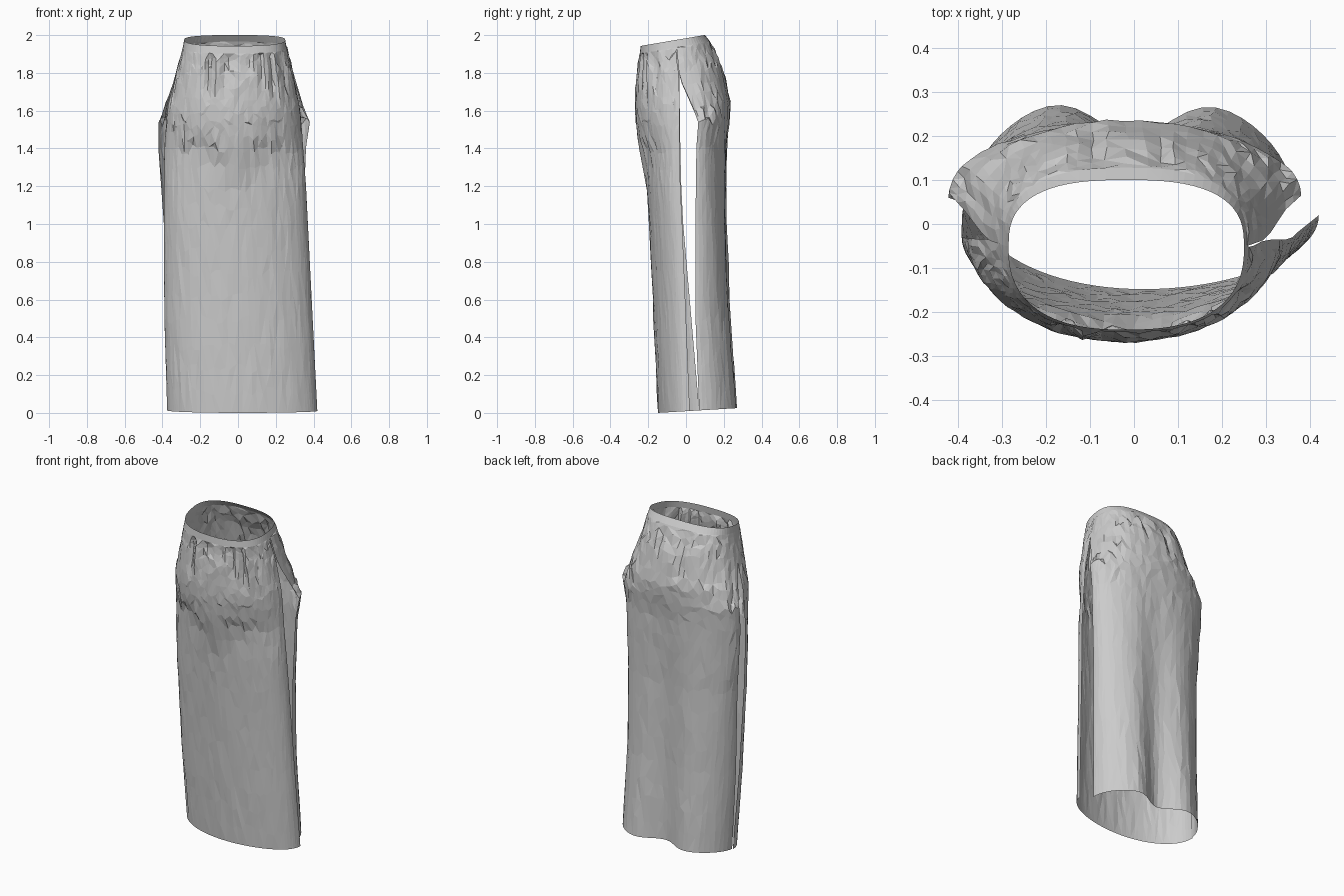
import bpy, bmesh, math, random

if "Cube" in bpy.data.objects:
    bpy.data.objects.remove(bpy.data.objects["Cube"])

random.seed(4)

# Section keys from top to hem:
# level, left x, right x, left edge y, right edge y, middle y, roundness, centre valley
FRONT = [
    (1.935, -.292, .257, -.05, -.05, -.245, .80, 0),
    (1.80, -.325, .290, -.035, -.035, -.262, .88, 0),
    (1.60, -.375, .33, -.033, -.035, -.270, 1.0, 0),
    (1.40, -.390, .345, -.03, -.035, -.250, 1.0, 0),
    (1.20, -.392, .36, -.025, -.03, -.208, .95, 0),
    (1.00, -.392, .37, -.015, -.02, -.195, .95, 0),
    (.50, -.390, .395, .028, 0, -.172, 1.0, 0),
    (.006, -.375, .42, .07, .02, -.148, 1.0, 0),
]
BACK = [
    (1.935, -.292, .257, -.05, -.05, .128, .75, 0),
    (1.80, -.327, .293, -.038, -.037, .190, .85, 0),
    (1.74, -.345, .310, -.022, -.020, .208, .9, 0),
    (1.62, -.385, .345, .03, .033, .235, .95, 0),
    (1.53, -.420, .38, .07, .065, .230, 1.0, 0),
    (1.40, -.422, .36, .06, .055, .224, 1.0, .01),
    (1.00, -.393, .345, .05, .05, .236, 1.0, .04),
    (.50, -.383, .345, .05, .05, .270, 1.05, .075),
    (.006, -.370, .36, .07, .07, .325, 1.1, .125),
]
WAIST = [(1.975, -.285, .25, -.05, -.05), (1.935, -.292, .257, -.05, -.05)]


def keyed(keys, level):
    for a, b in zip(keys, keys[1:]):
        if level >= b[0]:
            t = (a[0] - level) / (a[0] - b[0])
            return [p + (q - p) * t for p, q in zip(a, b)]
    return list(keys[-1])


def signed_pow(v, p):
    return math.copysign(abs(v) ** p, v)


def section_point(key, u):
    """u runs 0..1 from the left edge to the right edge."""
    level, xl, xr, yl, yr, ym, p, valley = key
    a = math.pi * (1 - u)
    c = signed_pow(math.cos(a), p)
    s = max(0, math.sin(a)) ** p
    x = (xl + xr) / 2 + c * (xr - xl) / 2
    edge = yl + (yr - yl) * (c + 1) / 2
    y = edge + (ym - edge) * s - valley * math.exp(-(x / .125) ** 2)
    return x, y


def tilted(level, y):
    slope = .06 + .11 * max(0, min(1, (level - 1.6) / .3))
    return level + slope * (y + .05)


def make_object(name, rows, closed=False):
    bm = bmesh.new()
    grid = [[bm.verts.new(p) for p in row] for row in rows]
    for r0, r1 in zip(grid, grid[1:]):
        n = len(r0)
        for i in range(n if closed else n - 1):
            j = (i + 1) % n
            bm.faces.new((r0[i], r1[i], r1[j], r0[j]))
    bmesh.ops.triangulate(bm, faces=bm.faces[:])
    bmesh.ops.recalc_face_normals(bm, faces=bm.faces[:])
    mesh = bpy.data.meshes.new(name)
    bm.to_mesh(mesh)
    bm.free()
    ob = bpy.data.objects.new(name, mesh)
    bpy.context.collection.objects.link(ob)
    return ob


def gather_depth(folds, x, level):
    """Creases pressed into the cloth below the waistband."""
    total = 0
    for fx, length, depth in folds:
        t = (1.935 - level) / length
        if 0 < t < 1:
            d = (x - fx * (1 + .25 * t)) / .018
            total += depth * math.sin(math.pi * t ** .6) * (
                math.exp(-d * d) - .4 * math.exp(-(d - 2) ** 2))
    return total


LEVELS = [1.935, 1.915, 1.88, 1.84, 1.80, 1.74, 1.68, 1.62, 1.575, 1.53,
          1.47, 1.40, 1.31, 1.20, 1.10, 1.0, .87, .75, .62, .5, .36, .24, .12, .006]


def make_panel(name, keys, folds, inward, cols, drape):
    rows = []
    for level in LEVELS:
        row = []
        inner = .006 < level < 1.93
        for i in range(cols + 1):
            u = i / cols
            mid = inner and 0 < i < cols
            jit = .12 if level > 1.6 else .3
            if mid:
                u += random.uniform(-jit, jit) / cols
            key = keyed(keys, level)
            # the belly bulge hangs lowest in the middle, in a soft V
            if .3 < level < 1.6:
                shift = drape * abs(math.cos(math.pi * u)) * min(1, (1.6 - level) / .2, (level - .3) / .5)
                key[5] = keyed(keys, level - shift)[5]
            x, y = section_point(key, u)
            y += inward * gather_depth(folds, x, level)
            z = tilted(level, y)
            if mid:
                wob = .0025 if level > 1.1 else .0015
                y += random.uniform(-wob, wob)
                z += random.uniform(-.16, .16) * (.1 if level > 1.65 else .18)
            row.append((x, y, z))
        rows.append(row)
    return make_object(name, rows)


# Front and back panels, open along both side slits
front_folds = [(-.14, .26, .026), (-.055, .30, .026), (-.01, .18, .018),
               (.05, .14, .012), (.11, .22, .02), (.16, .32, .028), (.215, .24, .018)]
back_folds = [(-.08, .34, .022), (.05, .24, .015)]
make_panel("front_panel", FRONT, front_folds, 1, 44, .3)
make_panel("back_panel", BACK, back_folds, -1, 32, 0)

# Closed waistband ring, higher at the back
band = []
for key, yf, yb in ((WAIST[0], -.24, .10), (WAIST[1], -.245, .128)):
    ring = []
    for i in range(44):
        ring.append(section_point(key + (yf, .80, 0), i / 44))
    for i in range(32):
        ring.append(section_point(key + (yb, .75, 0), 1 - i / 32))
    band.append([(x, y, tilted(key[0], y)) for x, y in ring])
make_object("waistband", band, closed=True)
